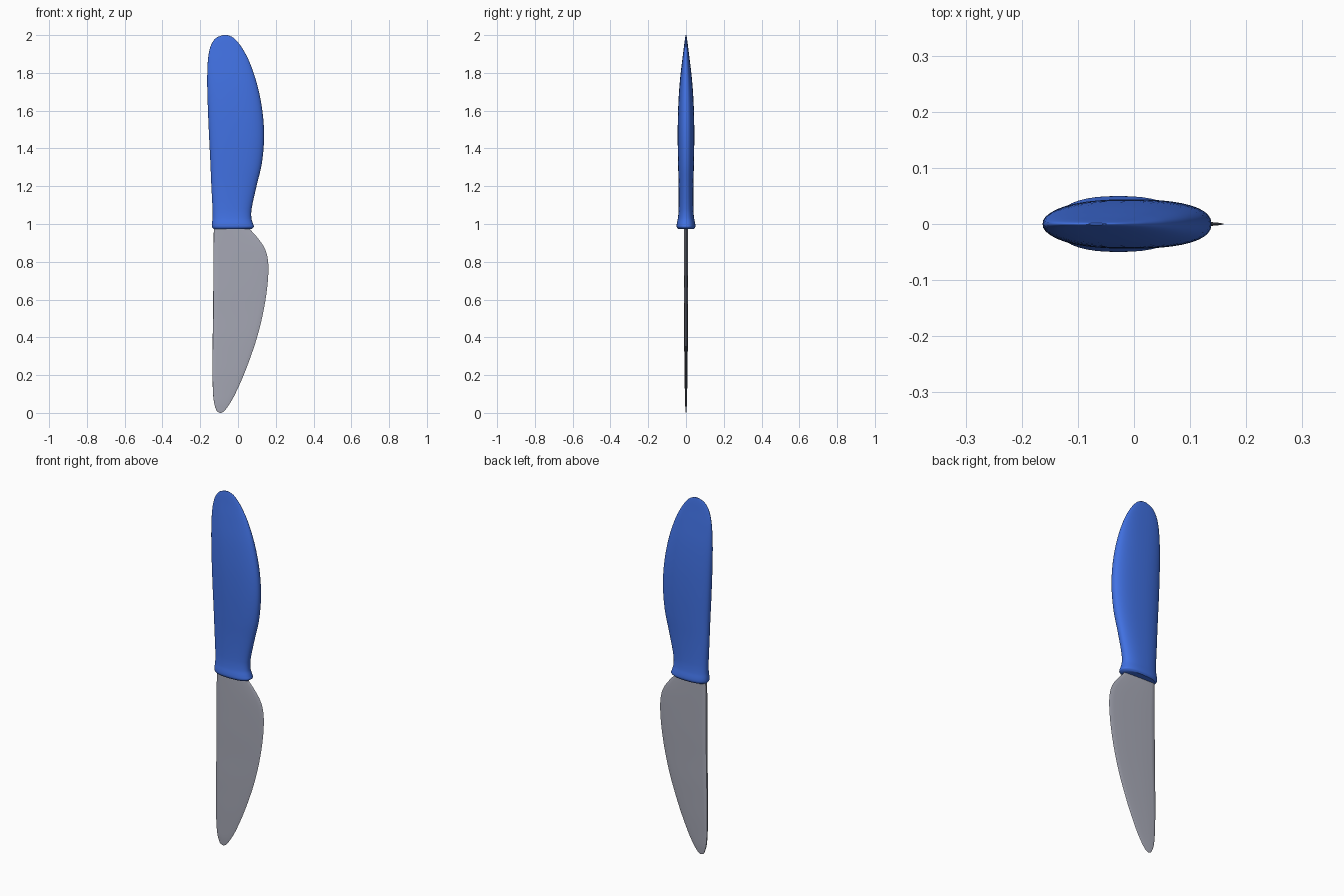
import bpy, bmesh, math

if "Cube" in bpy.data.objects:
    bpy.data.objects.remove(bpy.data.objects["Cube"])


def material(name, rgb):
    m = bpy.data.materials.new(name)
    m.diffuse_color = (*rgb, 1)
    m.use_nodes = True
    m.node_tree.nodes["Principled BSDF"].inputs["Base Color"].default_value = m.diffuse_color
    return m


def smooth_stations(rows, steps=4):
    # Catmull-Rom resampling of (z, left, right, half_thickness) rows
    out = []
    for i in range(len(rows) - 1):
        p0, p1 = rows[max(i - 1, 0)], rows[i]
        p2, p3 = rows[i + 1], rows[min(i + 2, len(rows) - 1)]
        for s in range(steps):
            t = s / steps
            row = []
            for k in range(4):
                # non-uniform tangents keep uneven spacing well behaved
                h = p2[0] - p1[0]
                m1 = (p2[k] - p0[k]) / (p2[0] - p0[0]) * h
                m2 = (p3[k] - p1[k]) / (p3[0] - p1[0]) * h
                row.append((2*t**3 - 3*t*t + 1) * p1[k] + (t**3 - 2*t*t + t) * m1
                           + (3*t*t - 2*t**3) * p2[k] + (t**3 - t*t) * m2)
            out.append(row)
    out.append(rows[-1])
    return out


def loft(name, rows, section, mat, angle):
    # section: closed loop of (u, v), u and v in -1..1
    bm = bmesh.new()
    rings = []
    for z, l, r, h in smooth_stations(rows):
        rings.append([bm.verts.new(((l + r) / 2 + u * (r - l) / 2, v * h, z))
                      for u, v in section])
    n = len(section)
    for a, b in zip(rings, rings[1:]):
        for i in range(n):
            bm.faces.new((a[i], a[(i + 1) % n], b[(i + 1) % n], b[i]))
    bm.faces.new(rings[0][::-1])
    bm.faces.new(rings[-1])
    bmesh.ops.recalc_face_normals(bm, faces=bm.faces)
    me = bpy.data.meshes.new(name)
    bm.to_mesh(me)
    bm.free()
    me.materials.append(mat)
    ob = bpy.data.objects.new(name, me)
    bpy.context.collection.objects.link(ob)
    bpy.ops.object.select_all(action='DESELECT')
    ob.select_set(True)
    bpy.context.view_layer.objects.active = ob
    bpy.ops.object.shade_smooth_by_angle(angle=math.radians(angle))
    return ob


blue = material("handle blue", (0.053, 0.165, 0.76))
steel = material("blade grey", (0.38, 0.39, 0.46))

# Handle: flared collar, finger curve, swollen belly, flattened thin end
handle_rows = [
    (0.974, -0.130, 0.072, 0.042), (0.984, -0.137, 0.084, 0.049),
    (1.00, -0.138, 0.080, 0.049), (1.03, -0.135, 0.071, 0.043),
    (1.08, -0.135, 0.072, 0.039), (1.20, -0.141, 0.098, 0.039),
    (1.32, -0.146, 0.126, 0.042), (1.46, -0.153, 0.138, 0.044),
    (1.60, -0.159, 0.129, 0.042), (1.74, -0.163, 0.101, 0.034),
    (1.86, -0.160, 0.060, 0.021), (1.93, -0.149, 0.023, 0.012),
    (1.97, -0.130, -0.007, 0.007), (1.99, -0.108, -0.030, 0.004),
    (2.00, -0.080, -0.055, 0.002),
]


def sup(c, n=2.4):
    return math.copysign(abs(c) ** (2 / n), c)


oval = [(sup(math.cos(a)), sup(math.sin(a)))
        for a in (2 * math.pi * i / 40 for i in range(40))]
loft("handle", handle_rows, oval, blue, 50)

# Blade: rounded spine on the left, tapering to a thin edge on the right
blade_rows = [
    (0.000, -0.097, -0.088, 0.001), (0.006, -0.109, -0.077, 0.002),
    (0.020, -0.117, -0.064, 0.003), (0.05, -0.126, -0.043, 0.005),
    (0.10, -0.132, -0.015, 0.006), (0.20, -0.135, 0.030, 0.008),
    (0.30, -0.135, 0.068, 0.009), (0.40, -0.134, 0.101, 0.010),
    (0.52, -0.132, 0.131, 0.010), (0.65, -0.131, 0.153, 0.011),
    (0.76, -0.130, 0.161, 0.011), (0.83, -0.130, 0.155, 0.011),
    (0.88, -0.130, 0.137, 0.011), (0.93, -0.129, 0.101, 0.011),
    (0.97, -0.128, 0.066, 0.011), (0.995, -0.127, 0.050, 0.011),
]
half = [(-0.99, 0.55), (-0.93, 0.95), (-0.8, 1.0), (-0.2, 0.85),
        (0.4, 0.6), (0.8, 0.35), (0.95, 0.18)]
wedge = [(-1, 0)] + half + [(1, 0)] + [(u, -v) for u, v in reversed(half)]
loft("blade", blade_rows, wedge, steel, 40)
